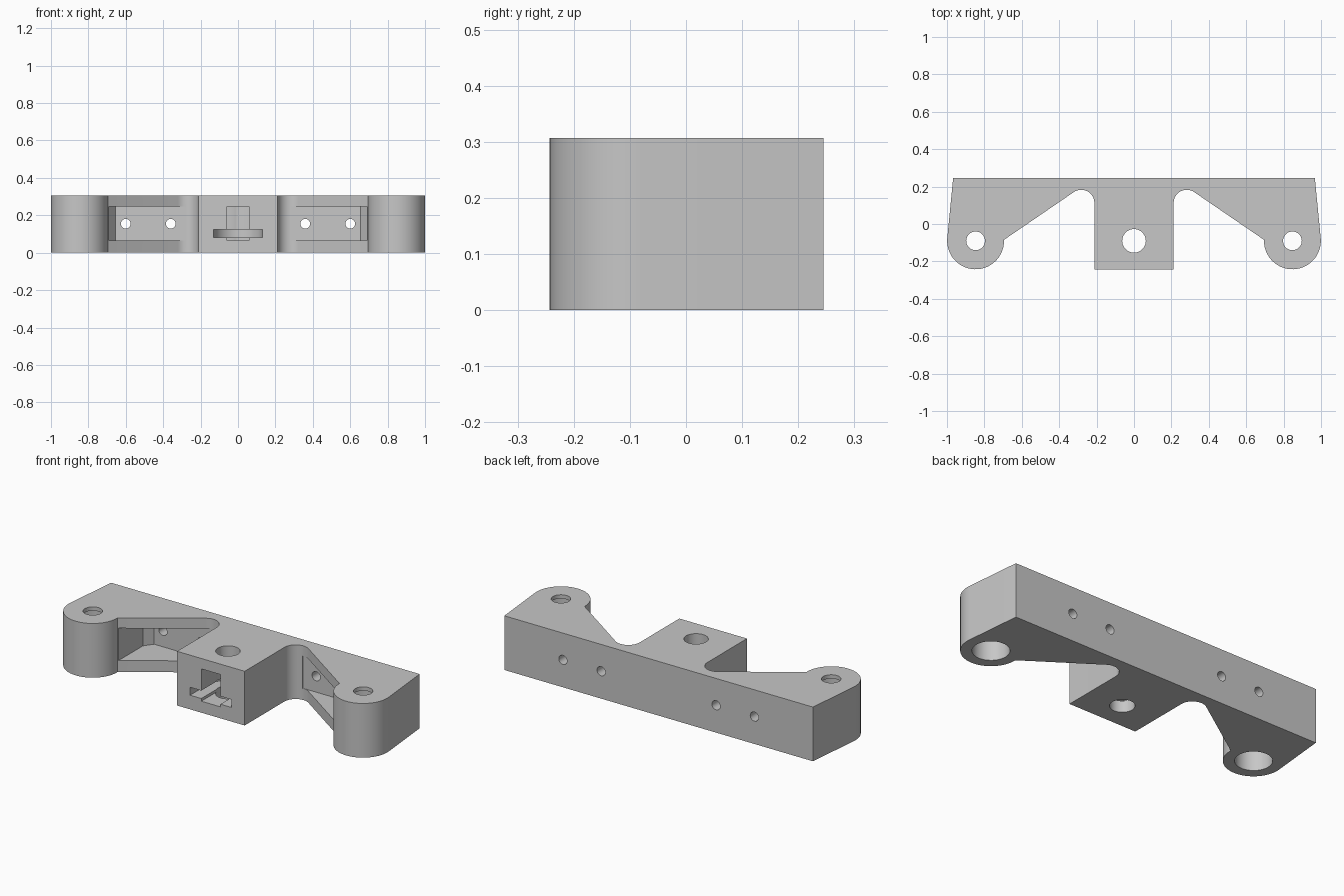
import bpy, bmesh, math

if "Cube" in bpy.data.objects:
    bpy.data.objects.remove(bpy.data.objects["Cube"])

H = 0.307            # bracket height
HOLE_Y = -0.09       # shared line of the vertical holes

grey = bpy.data.materials.new("plain_grey")
grey.diffuse_color = (0.57, 0.57, 0.57, 1)
grey.use_nodes = True
grey.node_tree.nodes["Principled BSDF"].inputs["Base Color"].default_value = grey.diffuse_color


def arc(cx, cy, r, a0, a1, n):
    return [(cx + r * math.cos(math.radians(a0 + (a1 - a0) * i / n)),
             cy + r * math.sin(math.radians(a0 + (a1 - a0) * i / n))) for i in range(n + 1)]


def prism(name, pts, z0, z1):
    """Extrude a plan outline from z0 to z1."""
    bm = bmesh.new()
    face = bm.faces.new([bm.verts.new((x, y, z0)) for x, y in pts])
    top = bmesh.ops.extrude_face_region(bm, geom=[face])["geom"]
    bmesh.ops.translate(bm, vec=(0, 0, z1 - z0),
                        verts=[v for v in top if isinstance(v, bmesh.types.BMVert)])
    bmesh.ops.recalc_face_normals(bm, faces=bm.faces)
    me = bpy.data.meshes.new(name)
    bm.to_mesh(me)
    bm.free()
    me.materials.append(grey)
    ob = bpy.data.objects.new(name, me)
    bpy.context.collection.objects.link(ob)
    return ob


def rod(name, x, y, r, z0, z1, n=48):
    return prism(name, arc(x, y, r, 0, 360 * (n - 1) / n, n - 1), z0, z1)


def box(name, x, y0, y1, z0, z1):
    return prism(name, [(-x, y0), (x, y0), (x, y1), (-x, y1)], z0, z1)


def cut(target, cutter):
    mod = target.modifiers.new("cut", "BOOLEAN")
    mod.operation = "DIFFERENCE"
    mod.solver = "EXACT"
    mod.object = cutter
    bpy.context.view_layer.objects.active = target
    bpy.ops.object.modifier_apply(modifier=mod.name)
    bpy.data.objects.remove(cutter)


# Plan outline: centre block, round notch, sloped arm, round ear, back corner
right = [(0.212, -0.243)]
right += arc(0.282, 0.113, 0.07, 180, 55.6, 16)
right += arc(0.847, HOLE_Y, 0.152, 178, 365.3, 36)
right += [(0.967, 0.245)]
left = [(-x, y) for x, y in reversed(right)]
bracket = prism("mounting_bracket", right + left, 0, H)

# Pockets, ear bores and screw holes, mirrored left and right
for s in (-1, 1):
    pocket = [(0.277, 0.185), (0.655, 0.185), (0.691, 0.135), (0.691, -0.2), (0.277, -0.2)]
    cut(bracket, prism("pocket_cutter", [(s * x, y) for x, y in pocket], 0.065, 0.248))
    cut(bracket, rod("ear_bore_cutter", s * 0.847, HOLE_Y, 0.094, -0.1, 0.285))
    cut(bracket, rod("ear_hole_cutter", s * 0.847, HOLE_Y, 0.05, 0.2, 0.5))
    for x in (0.36, 0.60):
        screw = rod("screw_hole_cutter", 0, 0, 0.026, -0.1, 0.1, 24)
        screw.rotation_euler.x = math.pi / 2
        screw.location = (s * x, 0.22, 0.155)
        cut(bracket, screw)

# Cross-shaped slot in the centre block with a rounded cavity behind it
slot = [(0.13, -0.4)] + arc(0, HOLE_Y, 0.13, 0, 180, 32) + [(-0.13, -0.4)]
cut(bracket, prism("wide_slot_cutter", slot, 0.08, 0.125))
cut(bracket, box("tall_slot_cutter", 0.06, -0.4, -0.03, 0.065, 0.248))
cut(bracket, rod("centre_hole_cutter", 0, HOLE_Y, 0.063, -0.1, 0.5))

# Smooth the round walls, keep machined edges sharp
bpy.ops.object.select_all(action="DESELECT")
bracket.select_set(True)
bpy.context.view_layer.objects.active = bracket
bpy.ops.object.shade_smooth_by_angle(angle=math.radians(25))
